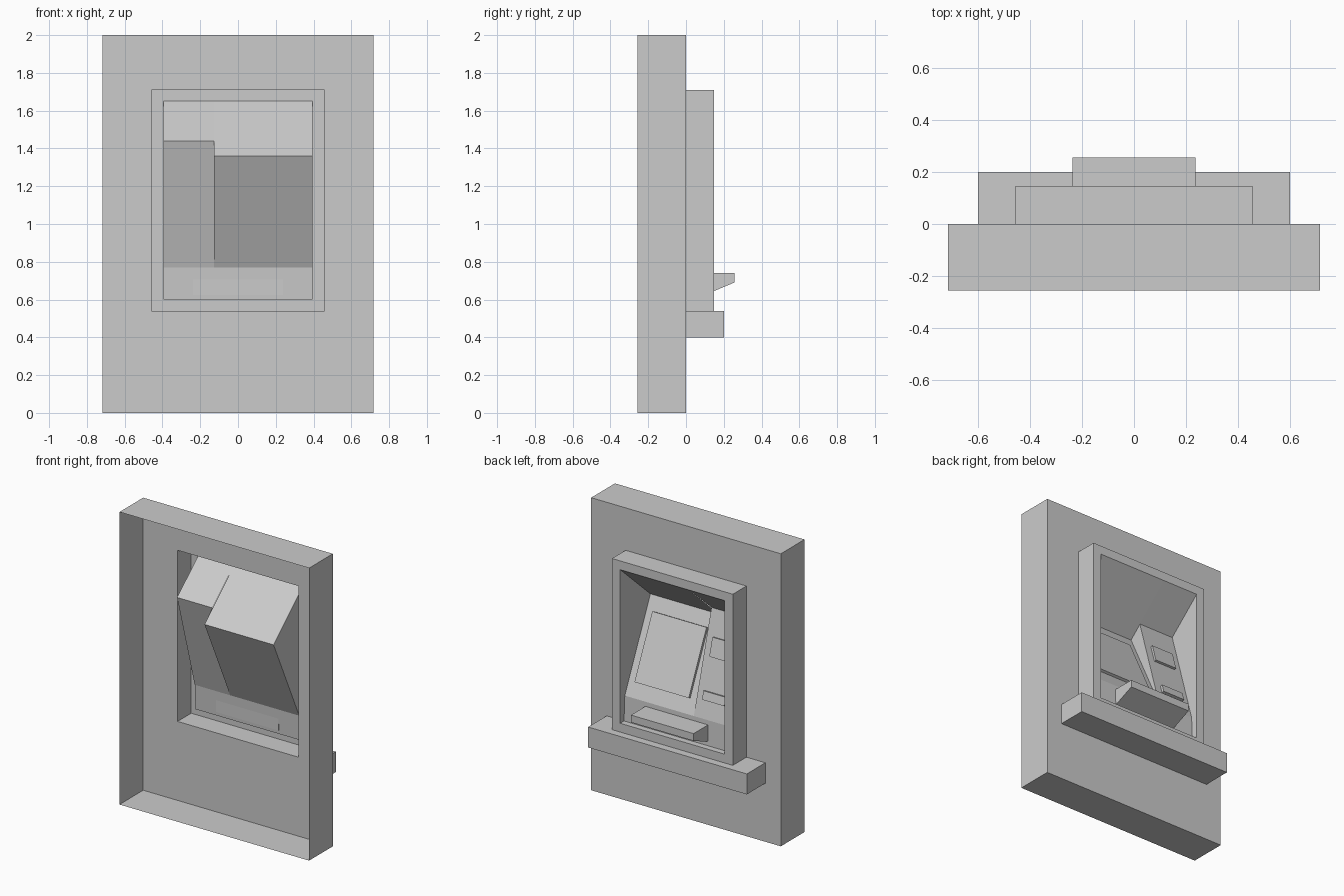
import bpy
import bmesh

cube = bpy.data.objects.get("Cube")
if cube:
    bpy.data.objects.remove(cube, do_unlink=True)

grey = bpy.data.materials.new("plain_grey")
grey.use_nodes = True
GREY = (0.6, 0.6, 0.6, 1)
grey.diffuse_color = GREY
grey.node_tree.nodes["Principled BSDF"].inputs["Base Color"].default_value = GREY


def build(name, polygons):
    """Make an object from polygons, welding shared corners."""
    bm = bmesh.new()
    for poly in polygons:
        bm.faces.new([bm.verts.new(p) for p in poly])
    bmesh.ops.remove_doubles(bm, verts=bm.verts[:], dist=0.0005)
    mesh = bpy.data.meshes.new(name)
    bm.to_mesh(mesh)
    bm.free()
    mesh.materials.append(grey)
    obj = bpy.data.objects.new(name, mesh)
    bpy.context.collection.objects.link(obj)
    return obj


def rect(half, z0, z1, y):
    return [(half, y, z0), (-half, y, z0), (-half, y, z1), (half, y, z1)]


def loft(name, loops):
    """Open shell joining rectangles in order."""
    quads = []
    for a, b in zip(loops, loops[1:]):
        for i in range(4):
            j = (i + 1) % 4
            quads.append([a[i], a[j], b[j], b[i]])
    return build(name, quads)


def side(x, profile):
    return [(x, y, z) for y, z in profile]


def strip_faces(x0, x1, profile):
    """Sweep a (y, z) profile across x."""
    return [[(x0, *p), (x1, *p), (x1, *q), (x0, *q)]
            for p, q in zip(profile, profile[1:])]


def prism(name, x0, x1, profile):
    """Closed solid; profile runs top back, top front, bottom front, bottom back."""
    faces = strip_faces(x0, x1, profile + profile[:1])
    faces += [side(x1, profile[::-1]), side(x0, profile)]
    obj = build(name, faces)
    bm = bmesh.new()
    bm.from_mesh(obj.data)
    bmesh.ops.recalc_face_normals(bm, faces=bm.faces[:])
    bm.to_mesh(obj.data)
    bm.free()


def plate(name, x0, x1, z0, z1, top, bottom, depth):
    """Raised block lying on the sloping panel between two (y, z) points."""
    dy, dz = bottom[0] - top[0], top[1] - bottom[1]
    length = (dy * dy + dz * dz) ** 0.5
    ny, nz = dz / length * depth, dy / length * depth
    lo, hi = [(top[0] + dy * (top[1] - z) / dz, z) for z in (z0, z1)]
    prism(name, x0, x1, [hi, (hi[0] + ny, hi[1] + nz), (lo[0] + ny, lo[1] + nz), lo])


# Hollow wall section with an opening, and the frame standing out of it
HOLE = (0.457, 0.54, 1.71)
loft("wall_shell", [rect(0.717, 0, 2, -0.256), rect(0.717, 0, 2, 0), rect(*HOLE, 0)])
loft("frame", [rect(*HOLE, 0), rect(*HOLE, 0.147), rect(0.395, 0.6, 1.65, 0.147)])

# Ledge below the frame
prism("ledge", -0.6, 0.6, [(0, 0.54), (0.2, 0.54), (0.2, 0.4), (0, 0.4)])

# Alcove: sloping hood, two leaning panels, lower apron and sill
LEFT, RIGHT, SPLIT = -0.395, 0.395, -0.127
lip = (0.147, 1.65)
screen_top, card_top = (-0.18, 1.36), (-0.094, 1.44)
foot = (0.097, 0.77)
apron = [foot, (0.105, 0.6), (0.147, 0.6)]
build("hood", strip_faces(LEFT, SPLIT, [lip, card_top])
      + strip_faces(SPLIT, RIGHT, [lip, screen_top]))
build("screen_panel", strip_faces(SPLIT, RIGHT, [screen_top, foot]))
build("card_panel", strip_faces(LEFT, SPLIT, [card_top, foot]))
build("panel_step", [side(SPLIT, [screen_top, card_top, foot])[::-1]])
build("apron", strip_faces(LEFT, RIGHT, apron))
build("right_cheek", [side(LEFT, [lip, card_top] + apron)[::-1]])
build("left_cheek", [side(RIGHT, [lip, screen_top] + apron)])

# Screen and slots raised from the panels
plate("screen", -0.07, 0.34, 0.86, 1.27, screen_top, foot, 0.018)
plate("receipt_slot", -0.345, -0.178, 1.15, 1.27, card_top, foot, 0.015)
plate("card_slot", -0.345, -0.178, 0.885, 0.94, card_top, foot, 0.018)

# Keypad shelf
prism("keypad_shelf", -0.237, 0.237,
      [(0.1, 0.74), (0.256, 0.74), (0.256, 0.69), (0.1, 0.625)])
